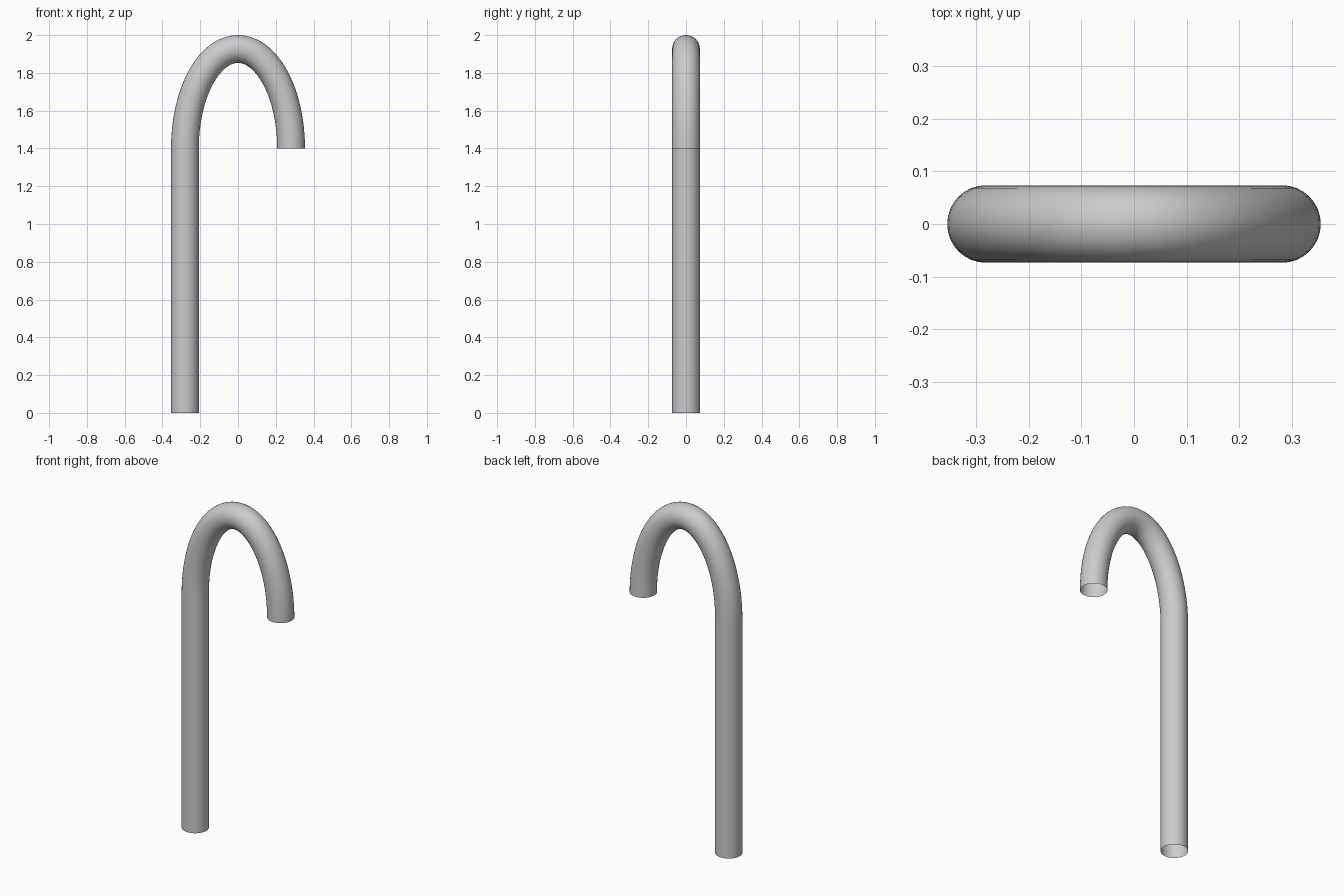
import bpy

if "Cube" in bpy.data.objects:
    bpy.data.objects.remove(bpy.data.objects["Cube"])

R = 0.0735          # tube radius
X, Z0, Z1 = 0.281, 1.4, 1.9265   # leg offset, arch spring height, arch crown
K = 0.5523          # quarter-ellipse handle factor

# Centre line: straight shaft, then a half-ellipse hook
hx, hz = X * K, (Z1 - Z0) * K
path = [  # point, left handle, right handle as (x, z)
    ((-X, 0), (-X, -0.1), (-X, 0.12)),
    ((-X, 0.37), (-X, 0.25), (-X, 0.7)),
    ((-X, Z0), (-X, 1.05), (-X, Z0 + hz)),
    ((0, Z1), (-hx, Z1), (hx, Z1)),
    ((X, Z0), (X, Z0 + hz), (X, Z0 - 0.1)),
]

curve = bpy.data.curves.new("cane_tube", 'CURVE')
curve.dimensions = '3D'
curve.resolution_u = 24
curve.bevel_depth = R
curve.bevel_resolution = 14
curve.use_fill_caps = False   # both ends are open
spline = curve.splines.new('BEZIER')
spline.bezier_points.add(len(path) - 1)
for bp, (co, left, right) in zip(spline.bezier_points, path):
    bp.handle_left_type = bp.handle_right_type = 'FREE'
    bp.co = (co[0], 0, co[1])
    bp.handle_left = (left[0], 0, left[1])
    bp.handle_right = (right[0], 0, right[1])

# Hollow cane tube as a smooth mesh
cane = bpy.data.objects.new("cane_tube", curve)
bpy.context.collection.objects.link(cane)
bpy.context.view_layer.objects.active = cane
cane.select_set(True)
bpy.ops.object.convert(target='MESH')
bpy.ops.object.shade_smooth()
